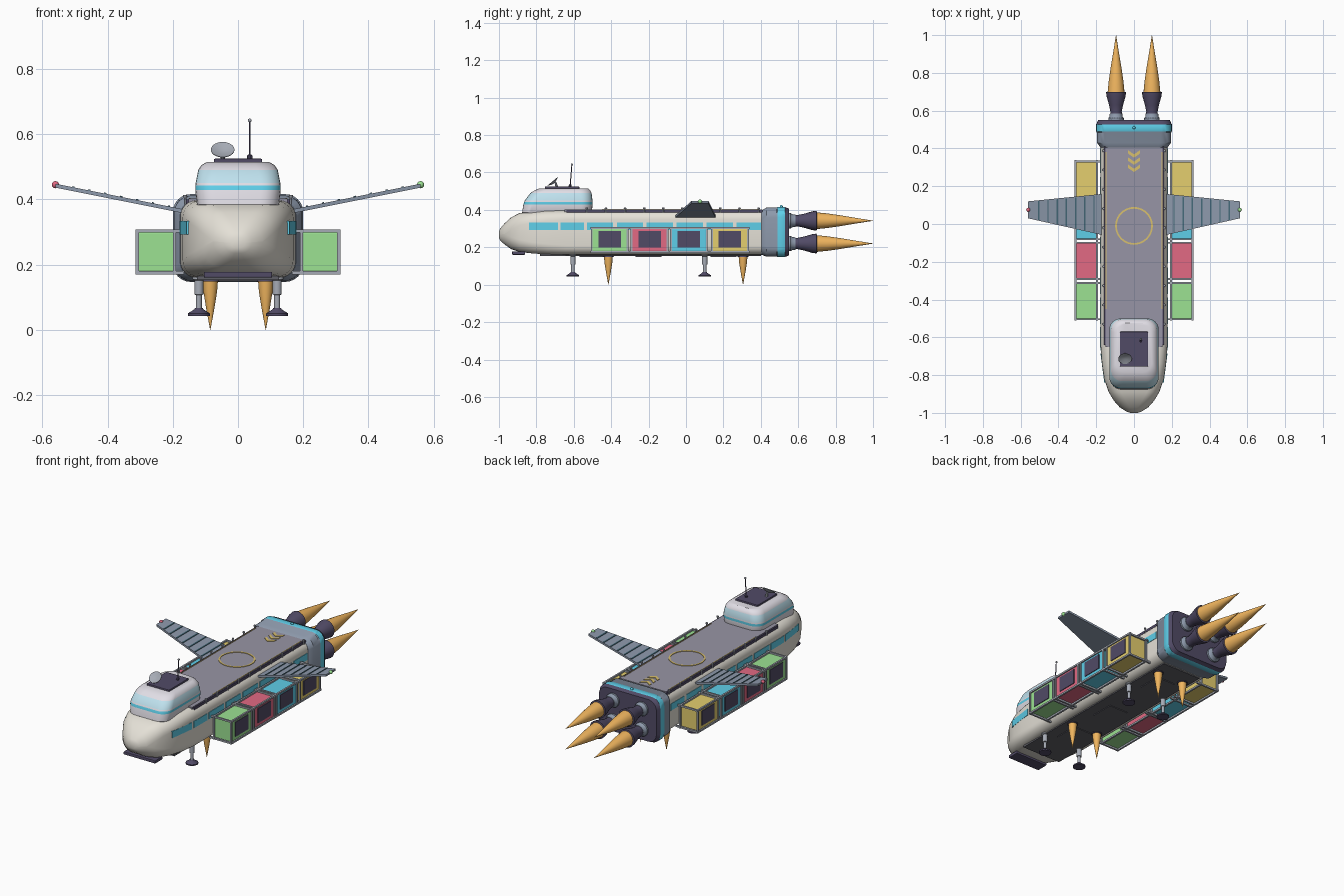
import bpy, bmesh, math
from mathutils import Vector

if "Cube" in bpy.data.objects:
    bpy.data.objects.remove(bpy.data.objects["Cube"])

def mat(name, r, g, b):
    m = bpy.data.materials.new(name)
    m.diffuse_color = tuple((c / 255) ** 2.2 for c in (r, g, b)) + (1,)
    m.use_nodes = True
    m.node_tree.nodes["Principled BSDF"].inputs["Base Color"].default_value = m.diffuse_color
    return m

WHITE = mat("off_white", 228, 224, 214)
SHELL = mat("bridge_white", 225, 222, 230)
DECK = mat("deck_grey", 150, 148, 164)
DARK = mat("dark_purple", 82, 76, 102)
STEEL = mat("steel", 140, 152, 170)
METAL = mat("metal", 165, 170, 180)
TEAL = mat("rib_teal", 70, 105, 120)
CYAN = mat("cyan", 95, 205, 232)
GLASS = mat("glass", 190, 225, 238)
FLAME = mat("flame", 240, 180, 95)
GOLD = mat("marking_gold", 215, 190, 110)
GREEN = mat("green", 155, 225, 145)
RED = mat("red", 225, 105, 130)
YELLOW = mat("yellow", 228, 205, 110)
BELLY = mat("belly_grey", 95, 95, 102)

def finish(name, bm, mats, smooth=False):
    bmesh.ops.recalc_face_normals(bm, faces=bm.faces)
    me = bpy.data.meshes.new(name)
    bm.to_mesh(me)
    bm.free()
    for m in mats:
        me.materials.append(m)
    ob = bpy.data.objects.new(name, me)
    bpy.context.collection.objects.link(ob)
    if smooth:
        bpy.context.view_layer.objects.active = ob
        ob.select_set(True)
        bpy.ops.object.shade_smooth_by_angle(angle=math.radians(35))
        ob.select_set(False)
    return ob

def rounded(u0, u1, v0, v1, r, n=6):
    r = min(r, (u1 - u0) / 2.01, (v1 - v0) / 2.01)
    pts = []
    for k, (u, v) in enumerate([(u1 - r, v1 - r), (u0 + r, v1 - r), (u0 + r, v0 + r), (u1 - r, v0 + r)]):
        for i in range(n + 1):
            a = math.pi / 2 * (k + i / n)
            pts.append((u + r * math.cos(a), v + r * math.sin(a)))
    return pts

def loft(name, axis, stations, mats, bands=None):
    """Stations: (position, half width, low, high, corner radius) along y or z."""
    bm = bmesh.new()
    rings = []
    for p, hw, lo, hi, r in stations:
        rings.append([bm.verts.new((u, p, v) if axis == 'y' else (u, v, p))
                      for u, v in rounded(-hw, hw, lo, hi, r)])
    for j, (a, b) in enumerate(zip(rings, rings[1:])):
        for i in range(len(a)):
            f = bm.faces.new((a[i], a[(i + 1) % len(a)], b[(i + 1) % len(a)], b[i]))
            f.material_index = bands[j] if bands else 0
    bm.faces.new(rings[0])
    bm.faces.new(rings[-1]).material_index = len(mats) - 1
    return finish(name, bm, mats, True)

def box(name, x, y, z, m, bevel=0):
    bm = bmesh.new()
    bmesh.ops.create_cube(bm, size=1)
    for v in bm.verts:
        v.co = Vector([(a + b) / 2 + c * (b - a) for (a, b), c in zip((x, y, z), v.co)])
    if bevel:
        bmesh.ops.bevel(bm, geom=bm.edges[:], offset=bevel, segments=2, affect='EDGES', profile=.5)
    return finish(name, bm, [m])

def span(a, b):
    return (min(a, b), max(a, b))

def lathe(name, origin, direction, profile, m, n=20):
    """Revolve (distance, radius) points about a direction."""
    bm = bmesh.new()
    q = Vector((0, 0, 1)).rotation_difference(Vector(direction).normalized())
    rings = []
    for d, r in profile:
        rings.append([bm.verts.new(q @ Vector((r * math.cos(t), r * math.sin(t), d)) + Vector(origin))
                      for t in (2 * math.pi * i / n for i in range(n))])
    for a, b in zip(rings, rings[1:]):
        for i in range(n):
            bm.faces.new((a[i], a[(i + 1) % n], b[(i + 1) % n], b[i]))
    bm.faces.new(rings[0])
    bm.faces.new(rings[-1])
    bmesh.ops.remove_doubles(bm, verts=bm.verts, dist=1e-5)
    return finish(name, bm, [m], True)

def ball(name, loc, r, m):
    bm = bmesh.new()
    bmesh.ops.create_uvsphere(bm, u_segments=12, v_segments=8, radius=r)
    bmesh.ops.translate(bm, verts=bm.verts, vec=loc)
    return finish(name, bm, [m], True)

def slab(name, pts, t, m):
    bm = bmesh.new()
    top = [bm.verts.new(p) for p in pts]
    low = [bm.verts.new((p[0], p[1], p[2] - t)) for p in pts]
    n = len(pts)
    bm.faces.new(top)
    bm.faces.new(low)
    for i in range(n):
        bm.faces.new((top[i], top[(i + 1) % n], low[(i + 1) % n], low[i]))
    return finish(name, bm, [m])

# hull with rounded nose
loft("hull", 'y', [(-1, .02, .25, .285, .05), (-.992, .042, .235, .302, .05), (-.97, .076, .215, .328, .06),
                   (-.935, .107, .19, .36, .065), (-.89, .134, .175, .383, .065), (-.82, .158, .167, .392, .06),
                   (-.74, .17, .162, .396, .055), (-.64, .177, .16, .397, .05), (.44, .177, .16, .397, .05)], [WHITE])
box("chin_plate", (-.105, .105), (-.93, -.86), (.16, .178), DARK, .004)
box("belly_plate", (-.125, .125), (-.78, .40), (.153, .165), BELLY)
for y in (-.5, -.2, .2):
    box("belly_hatch", (-.06, .06), (y - .07, y + .07), (.149, .155), BELLY)

# deck and its markings
box("deck", (-.152, .152), (-.65, .405), (.385, .402), DECK)
bm = bmesh.new()
rings = [[bm.verts.new((r * math.cos(2 * math.pi * i / 40), r * math.sin(2 * math.pi * i / 40) - .01, z))
          for i in range(40)] for r, z in ((.1, .4), (.1, .405), (.091, .405), (.091, .4))]
for a, b in zip(rings, rings[1:] + rings[:1]):
    for i in range(40):
        bm.faces.new((a[i], a[(i + 1) % 40], b[(i + 1) % 40], b[i]))
finish("landing_pad_ring", bm, [GOLD])
for k in range(3):
    y = .275 + k * .038
    for s in (-1, 1):
        slab("deck_chevron", [(0, y, .405), (s * .032, y + .022, .405), (s * .032, y + .04, .405), (0, y + .018, .405)], .005, GOLD)

# bridge with window band
loft("bridge", 'z', [(.37, .118, -.86, -.51, .06), (.385, .126, -.876, -.503, .06), (.428, .131, -.87, -.5, .06),
                     (.442, .131, -.865, -.5, .06), (.45, .13, -.862, -.5, .06), (.49, .122, -.832, -.505, .06),
                     (.505, .112, -.808, -.512, .06), (.515, .095, -.785, -.525, .05)],
     [SHELL, CYAN, GLASS, SHELL], [0, 0, 1, 0, 2, 0, 0])
box("bridge_roof_plate", (-.074, .074), (-.755, -.57), (.508, .525), DARK, .004)
lathe("antenna", (.036, -.62, .52), (0, .08, 1), [(0, .008), (.015, .008), (.018, .003), (.12, .0025)], DARK, 10)
ball("antenna_tip", (.036, -.61, .642), .006, METAL)
lathe("dish_mount", (-.047, -.69, .52), (0, -.3, 1), [(0, .008), (.03, .005)], METAL, 10)
lathe("radar_dish", (-.047, -.705, .543), (0, -.64, .77), [(0, .008), (.004, .02), (.011, .036), (.013, .036), (.006, .015), (.005, .001)], METAL, 24)

# engine block
loft("engine_block", 'y', [(.405, .178, .16, .398, .05), (.43, .196, .15, .412, .055), (.485, .197, .15, .413, .055),
                           (.49, .2, .147, .416, .055), (.528, .2, .147, .416, .055), (.533, .197, .15, .413, .055),
                           (.55, .19, .156, .407, .055)], [STEEL, CYAN, DARK], [0, 0, 0, 1, 2, 2])
ball("engine_beacon", (0, .51, .418), .008, CYAN)
for s in (-1, 1):
    for z in (.22, .342):
        lathe("engine_collar", (s * .095, .545, z), (0, 1, 0), [(0, .041), (.015, .041), (.022, .035), (.04, .033)], STEEL)
        lathe("engine_nozzle", (s * .095, .57, z), (0, 1, 0), [(0, .032), (.025, .03), (.06, .037), (.105, .05), (.128, .053), (.13, .046)], DARK)
        lathe("engine_flame", (s * .095, .695, z), (0, 1, 0), [(0, .045), (.06, .039), (.13, .029), (.22, .014), (.305, .0005)], FLAME)

for s, tip in ((-1, RED), (1, GREEN)):
    # swept wings with raised ribs
    def wing(t, chord, lift=0):
        y0, y1 = -.06 + .09 * t, .16 - .04 * t
        return (s * (.16 + .4 * t), y0 + (y1 - y0) * chord, .368 + .08 * t + lift)
    slab("wing", [wing(0, 0), wing(1, 0), wing(1, 1), wing(0, 1)], .012, STEEL)
    for k in range(7):
        t = .12 + k * .122
        slab("wing_rib", [wing(t, .03, .003), wing(t + .018, .03, .003), wing(t + .018, .97, .003), wing(t, .97, .003)], .004, TEAL)
    ball("wing_tip_light", (s * .56, .075, .445), .011, tip)

    # side windows and deck rail posts
    for y0, y1 in ((-.84, -.685), (-.67, -.545), (-.53, -.39), (-.37, -.23), (-.21, -.07), (-.05, .09), (.11, .25), (.27, .40)):
        ends = [(y, .1795 if y > -.65 else .1795 - .019 * ((-.65 - y) / .17) ** 1.4) for y in (y0, y1)]
        slab("side_window", [(s * ends[0][1], y0, .333), (s * ends[1][1], y1, .333),
                             (s * (ends[1][1] - .01), y1, .333), (s * (ends[0][1] - .01), y0, .333)], .04, CYAN)
    for k in range(10):
        lathe("deck_edge_post", (s * .162, -.53 + k * .102, .385), (0, 0, 1), [(0, .004), (.02, .004), (.021, .007), (.028, .006)], METAL, 8)
    box("deck_edge_line", span(s * .146, s * .15), (-.45, .38), (.4, .404), GOLD)
    box("deck_side_rail", span(s * .152, s * .16), (-.64, .41), (.385, .4), DARK)

    # cargo containers in open frames
    for y, m in zip((-.408, -.195, .015, .235), (GREEN, RED, CYAN, YELLOW)):
        h = .093
        box("container", span(s * .195, s * .308), (y - h, y + h), (.18, .299), m, .003)
        box("container_panel", span(s * .3, s * .312), (y - .06, y + .06), (.2, .287), DARK)
        for e in (-1, 1):
            yy = y + e * (h + .003)
            for x in (.195, .309):
                box("frame_post", span(s * (x - .005), s * (x + .005)), (yy - .005, yy + .005), (.172, .306), METAL)
            for z in (.175, .303):
                box("frame_crossbar", span(s * .165, s * .314), (yy - .005, yy + .005), (z - .005, z + .005), METAL)
    for x in (.195, .309):
        for z in (.175, .303):
            box("frame_rail", span(s * (x - .005), s * (x + .005)), (-.51, .34), (z - .005, z + .005), METAL)

    # landing legs
    for y in (-.605, .1):
        lathe("landing_leg", (s * .12, y, .042), (0, 0, 1), [(.015, .009), (.065, .009), (.066, .014), (.11, .014), (.113, .02), (.125, .02)], METAL, 14)
        lathe("landing_foot", (s * .12, y, .043), (0, 0, 1), [(0, .034), (.007, .034), (.02, .014), (.024, .012)], DARK)
    # lift thrusters
    for y in (-.415, .305):
        lathe("lift_nozzle", (s * .085, y, .148), (0, 0, 1), [(0, .029), (.02, .026)], DARK)
        lathe("lift_flame", (s * .085, y, .158), (0, 0, -1), [(0, .024), (.04, .021), (.09, .013), (.158, .0005)], FLAME)
